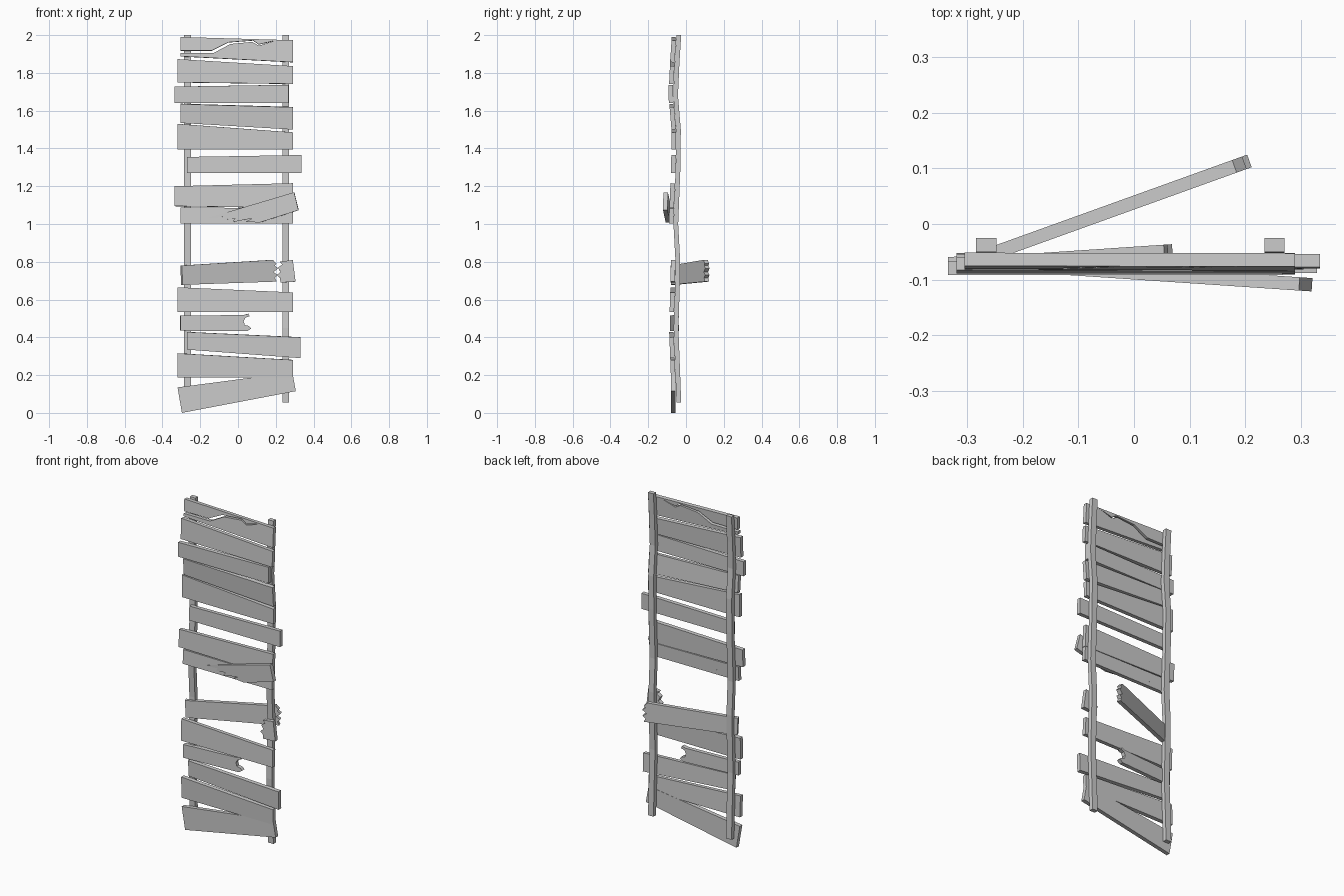
import bpy, bmesh
from mathutils import Vector

T = 0.024  # plank thickness

# Rail bend: (z, centre y)
BEND = [(0.056, -.038), (.3, -.047), (.45, -.053), (.65, -.046), (.8, -.043), (1.0, -.054),
        (1.15, -.048), (1.3, -.042), (1.5, -.040), (1.68, -.055), (1.84, -.048), (2.0, -.038)]


def rail_y(z):
    if z <= BEND[0][0]:
        return BEND[0][1]
    for (z0, y0), (z1, y1) in zip(BEND, BEND[1:]):
        if z <= z1:
            return y0 + (y1 - y0) * (z - z0) / (z1 - z0)
    return BEND[-1][1]


def finish(name, bm):
    bmesh.ops.recalc_face_normals(bm, faces=bm.faces)
    me = bpy.data.meshes.new(name)
    bm.to_mesh(me)
    bm.free()
    bpy.context.collection.objects.link(bpy.data.objects.new(name, me))


def plank(name, outline, y0=None, slope=0.0):
    """Extrude an x,z outline; its front plane is y0 + slope*x, or lies on the rails."""
    zs = [z for _, z in outline]
    lo, hi = min(zs), max(zs)
    mid = (lo + hi) / 2
    pitch = 0.0
    if y0 is None:
        y0 = rail_y(mid) - 0.037
        pitch = (rail_y(hi) - rail_y(lo)) / (hi - lo)
    n = Vector((-slope, 1, -pitch)).normalized() * T
    bm = bmesh.new()
    front = [Vector((x, y0 + slope * x + pitch * (z - mid), z)) for x, z in outline]
    a = [bm.verts.new(p) for p in front]
    b = [bm.verts.new(p + n) for p in front]
    bm.faces.new(a)
    bm.faces.new(b[::-1])
    for i in range(len(a)):
        j = (i + 1) % len(a)
        bm.faces.new((a[i], b[i], b[j], a[j]))
    finish(name, bm)


# Two bent rails
for side, x0, x1 in (("left", -.285, -.248), ("right", .235, .271)):
    bm = bmesh.new()
    rings = [[bm.verts.new((x, y + d, z)) for x, d in
              ((x0, -.0125), (x1, -.0125), (x1, .0125), (x0, .0125))] for z, y in BEND]
    for r, s in zip(rings, rings[1:]):
        for i in range(4):
            j = (i + 1) % 4
            bm.faces.new((r[i], r[j], s[j], s[i]))
    bm.faces.new(rings[0])
    bm.faces.new(rings[-1])
    finish(side + "_rail", bm)

# Whole planks: left x, left bottom, left top, right x, right bottom, right top
WHOLE = [
    (-.32, 1.75, 1.873, .29, 1.742, 1.836),
    (-.335, 1.64, 1.727, .268, 1.64, 1.737),
    (-.305, 1.535, 1.635, .29, 1.50, 1.618),
    (-.32, 1.395, 1.53, .29, 1.395, 1.485),
    (-.27, 1.27, 1.355, .335, 1.27, 1.365),
    (-.335, 1.095, 1.20, .29, 1.085, 1.216),
    (-.305, 1.003, 1.088, .29, 1.003, 1.083),
    (-.32, .535, .665, .29, .535, .638),
    (-.27, .335, .428, .33, .29, .40),
    (-.32, .188, .315, .29, .188, .28),
]
for i, (xl, bl, tl, xr, br, tr) in enumerate(WHOLE):
    plank(f"plank_{i + 1}", [(xl, bl), (xr, br), (xr, tr), (xl, tl)])

# Skewed bottom plank
plank("bottom_plank", [(-.297, .0), (.306, .115), (.288, .215), (-.32, .135)], -.079)

# Top plank with a thin split running in from the left
plank("split_top_plank", [
    (-.305, 1.888), (.29, 1.857), (.29, 1.973), (-.305, 1.99), (-.305, 1.918), (-.14, 1.918),
    (-.05, 1.962), (.08, 1.972), (.11, 1.951), (.2, 1.972), (.11, 1.944), (.075, 1.964),
    (-.04, 1.953), (-.13, 1.905), (-.305, 1.905)])

# Splintered piece lifting off the front
plank("lifted_splinter", [
    (.32, 1.073), (.115, 1.008), (.04, 1.012), (.075, 1.03), (-.03, 1.01), (-.015, 1.03),
    (-.08, 1.022), (-.07, 1.04), (-.17, 1.028), (-.1, 1.05), (.297, 1.168)], -.1, -.067)

# Snapped plank swung backwards, and its stub on the right rail
plank("snapped_plank", [
    (-.293, .678), (.205, .695), (.195, .715), (.21, .73), (.188, .745), (.212, .765),
    (.195, .78), (.203, .79), (.185, .81), (-.297, .78)], .026, .36)
plank("snapped_stub", [
    (.225, .69), (.305, .695), (.29, .81), (.222, .80), (.235, .785), (.212, .77),
    (.225, .745), (.205, .73), (.222, .715)])

# Half plank with a broken right end
plank("half_plank", [
    (-.305, .435), (.05, .433), (.07, .447), (.058, .46), (.036, .465), (.03, .485),
    (.04, .505), (.062, .512), (.055, .525), (.03, .518), (-.305, .515)], -.065, .067)
